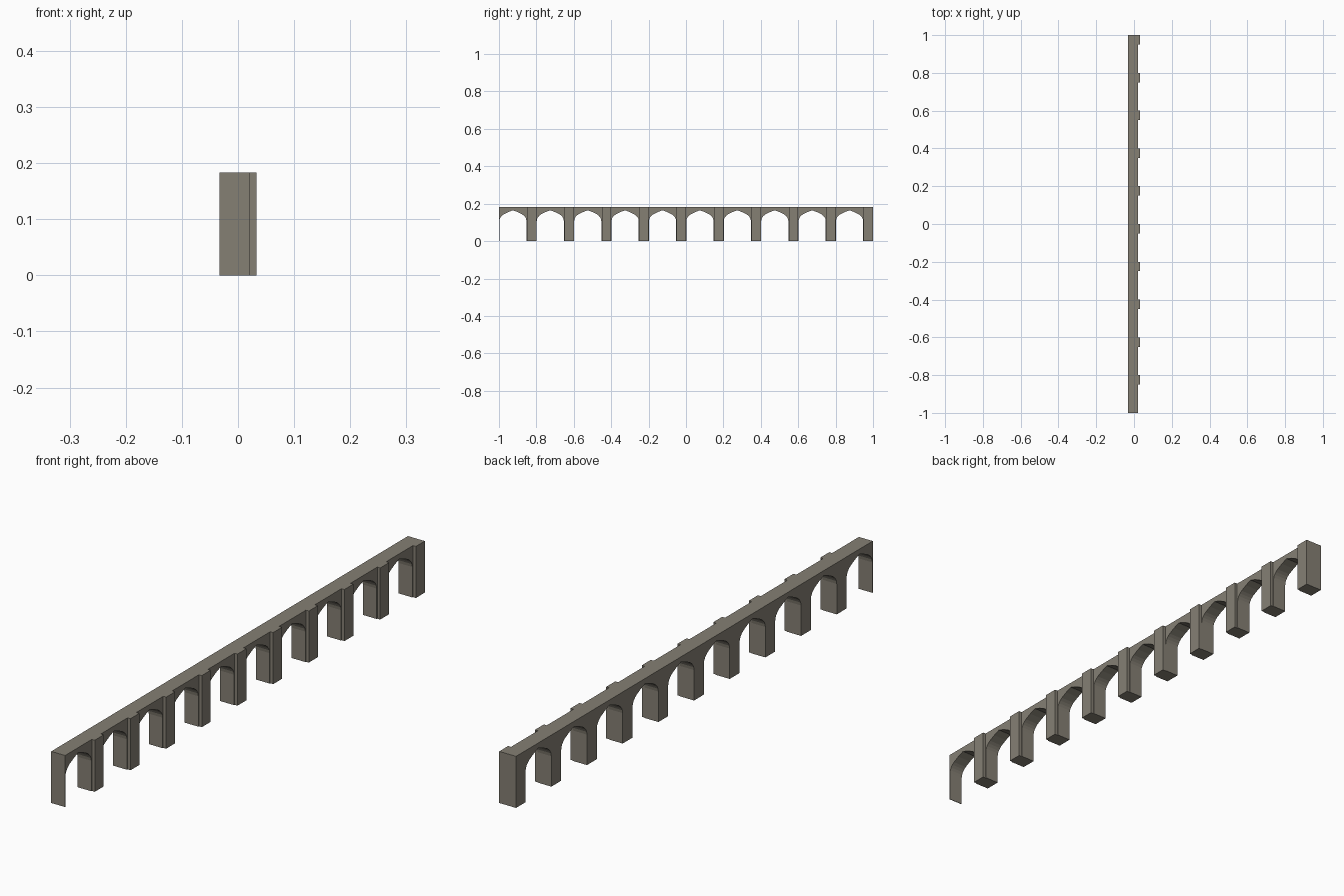
import bpy, bmesh

if "Cube" in bpy.data.objects:
    bpy.data.objects.remove(bpy.data.objects["Cube"])

stone = bpy.data.materials.new("grey_stone")
stone.diffuse_color = (0.235, 0.215, 0.175, 1)
stone.use_nodes = True
stone.node_tree.nodes["Principled BSDF"].inputs["Base Color"].default_value = stone.diffuse_color

X_BACK, X_WALL, X_FRONT = -0.033, 0.0215, 0.033
TOP, BAY, COUNT = 0.183, 0.2, 10


def add_object(name, bm):
    bmesh.ops.recalc_face_normals(bm, faces=bm.faces)
    mesh = bpy.data.meshes.new(name)
    bm.to_mesh(mesh)
    bm.free()
    mesh.materials.append(stone)
    ob = bpy.data.objects.new(name, mesh)
    bpy.context.collection.objects.link(ob)
    return ob


# left half of the four-centred arch: jamb, tight haunch curve, straight rise
centre, half = 0.0745, 0.0725
left = [(half, 0), (half, 0.108), (0.0705, 0.119), (0.066, 0.128),
        (0.059, 0.136), (0.05, 0.143), (0.026, 0.155)]
arch = [(centre - d, z) for d, z in left] + [(centre, 0.165)]
arch += [(centre + d, z) for d, z in reversed(left)]

# arcade wall: one continuous profile with ten openings
outline = [(-1, TOP), (-1, 0)]
for i in range(COUNT):
    outline += [(-1 + i * BAY + y, z) for y, z in arch]
outline += [(1, 0), (1, TOP)]
bm = bmesh.new()
face = bm.faces.new([bm.verts.new((X_BACK, y, z)) for y, z in outline])
ext = bmesh.ops.extrude_face_region(bm, geom=[face])
moved = [v for v in ext["geom"] if isinstance(v, bmesh.types.BMVert)]
bmesh.ops.translate(bm, verts=moved, vec=(X_WALL - X_BACK, 0, 0))
add_object("arcade_wall", bm)

# pilasters on the front of each pier
for i in range(COUNT):
    bm = bmesh.new()
    bmesh.ops.create_cube(bm, size=1)
    bmesh.ops.scale(bm, verts=bm.verts, vec=(X_FRONT - X_WALL, 0.05, TOP))
    y = -1 + (i + 1) * BAY - 0.025
    bmesh.ops.translate(bm, verts=bm.verts,
                        vec=((X_FRONT + X_WALL) / 2, y, TOP / 2))
    add_object(f"pilaster_{i + 1}", bm)
